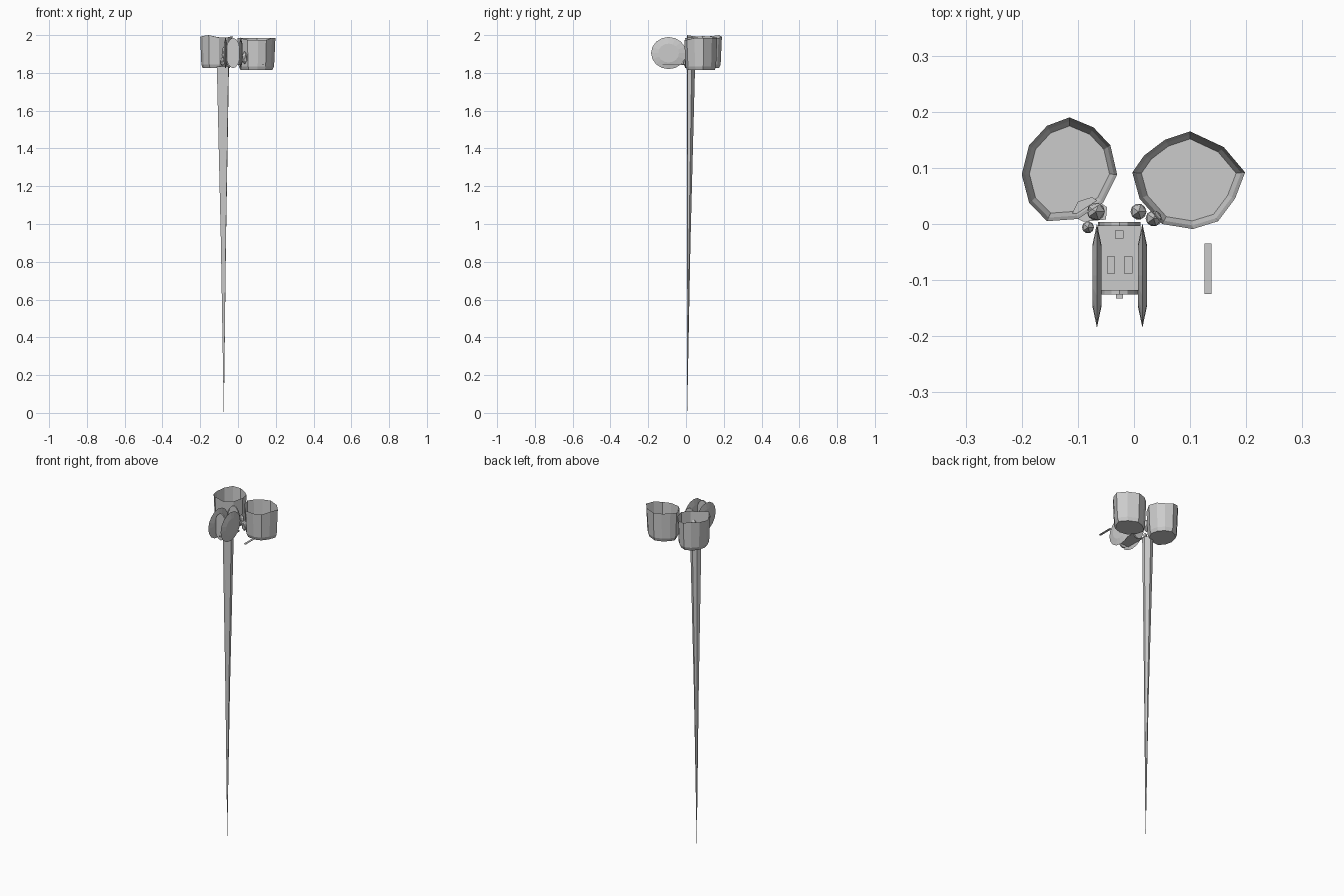
import bpy, bmesh
from math import sin, cos, pi

if "Cube" in bpy.data.objects:
    bpy.data.objects.remove(bpy.data.objects["Cube"])


def make(name, verts, faces):
    me = bpy.data.meshes.new(name)
    me.from_pydata(verts, [], faces)
    bm = bmesh.new()
    bm.from_mesh(me)
    bmesh.ops.recalc_face_normals(bm, faces=bm.faces)
    bm.to_mesh(me)
    bm.free()
    ob = bpy.data.objects.new(name, me)
    bpy.context.collection.objects.link(ob)
    return ob


def loft(name, rings, start=True, end=False):
    """Bridge rings of equal point count, optionally capping the ends."""
    n = len(rings[0])
    verts = [p for r in rings for p in r]
    faces = [(k*n+i, k*n+(i+1) % n, (k+1)*n+(i+1) % n, (k+1)*n+i)
             for k in range(len(rings)-1) for i in range(n)]
    if start:
        faces.append(tuple(range(n)))
    if end:
        faces.append(tuple(range(len(verts)-n, len(verts))))
    return make(name, verts, faces)


def cup(name, outline, c, z0, zf):
    """Open faceted pot from a plan outline: rounded base, flared rim."""
    def ring(s, z):
        return [(c[0]+(x-c[0])*s, c[1]+(y-c[1])*s,
                 z(x, y) if callable(z) else z) for x, y in outline]
    return loft(name, [ring(.84, z0), ring(.93, z0+.02), ring(1, zf)])


def box(name, c, s):
    v = [(c[0]+a*s[0]/2, c[1]+b*s[1]/2, c[2]+d*s[2]/2)
         for a in (-1, 1) for b in (-1, 1) for d in (-1, 1)]
    f = [(0, 1, 3, 2), (4, 6, 7, 5), (0, 4, 5, 1), (2, 3, 7, 6), (0, 2, 6, 4), (1, 5, 7, 3)]
    return make(name, v, f)


def ellipse_x(x, y, z, ry, rz, n=16):
    return [(x, y+ry*cos(2*pi*i/n), z+rz*sin(2*pi*i/n)) for i in range(n)]


def ellipse_y(y, x, z, rx, rz, n=16):
    return [(x+rx*cos(2*pi*i/n), y, z+rz*sin(2*pi*i/n)) for i in range(n)]


# Two open pots at the back
left = [(-.03, .088), (-.042, .14), (-.072, .172), (-.115, .19), (-.155, .175), (-.187, .14),
        (-.2, .088), (-.187, .038), (-.155, .005), (-.10, .009), (-.055, .038)]
cup("left_pot", left, (-.115, .095), 1.825, lambda x, y: 1.992+.008*cos(40*x))
right = [(.198, .092), (.16, .137), (.10, .165), (.055, .15), (.018, .122), (-.003, .092),
         (.01, .045), (.05, .0), (.105, -.009), (.15, .005), (.18, .045)]
cup("right_pot", right, (.098, .082), 1.815, lambda x, y: 1.985-.01*(y < .03))

# Pair of lens-shaped side discs at the front
for name, x, d in (("left_disc", -.066, -1), ("right_disc", .015, 1)):
    loft(name, [ellipse_x(x-d*.008, -.092, 1.905, .055, .05),
                ellipse_x(x, -.092, 1.905, .093, .085),
                ellipse_x(x+d*.008, -.092, 1.905, .055, .05)], True, True)

# End plates and floor between the discs
for name, y in (("front_plate", -.122), ("back_plate", 0)):
    loft(name, [ellipse_y(y-.004, -.026, 1.905, .038, .08),
                ellipse_y(y+.004, -.026, 1.905, .038, .08)], True, True)
box("floor", (-.026, -.06, 1.845), (.075, .12, .006))

# Small flat tabs and the loose bar
for i, (x, y, w, h) in enumerate([(-.041, -.073, .015, .03), (-.01, -.073, .015, .03),
                                  (-.026, -.019, .015, .014), (-.026, -.129, .012, .008)]):
    box("tab_%d" % i, (x, y, 1.85), (w, h, .004))
box("side_bar", (.132, -.08, 1.845), (.012, .09, .003))

# Knuckles joining the pots to the front piece
for i, (x, y, z, r) in enumerate([(-.068, .022, 1.91, .018), (-.082, -.006, 1.86, .012),
                                  (.008, .022, 1.9, .016), (.035, .01, 1.88, .016)]):
    bpy.ops.mesh.primitive_ico_sphere_add(subdivisions=1, radius=r, location=(x, y, z))
    ob = bpy.context.object
    ob.name = "knuckle_%d" % i
    ob.scale.z = 2.2

# Long tapering stake
top = [(-.112, .015), (-.09, .004), (-.05, .008), (-.048, .03), (-.075, .048), (-.1, .04)]
tip = (-.075, .006)
loft("stake", [[(tip[0]+(x-tip[0])*s, tip[1]+(y-tip[1])*s, z) for x, y in top]
               for s, z in ((.01, 0), (.42, .9), (1, 1.835))], True, True)
